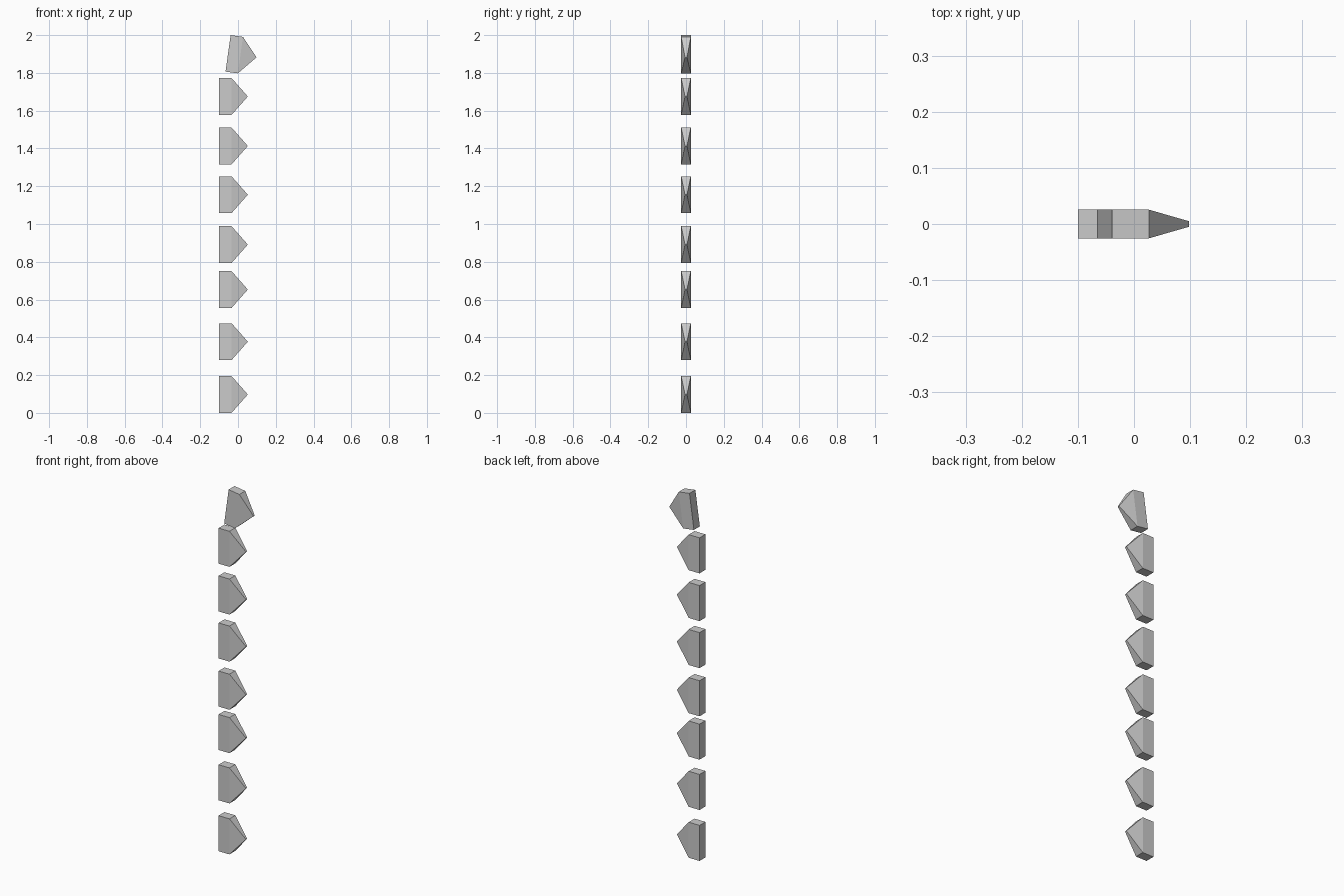
import bpy, bmesh
from math import radians

if "Cube" in bpy.data.objects:
    bpy.data.objects.remove(bpy.data.objects["Cube"])

HALF_H, HALF_T = 0.0975, 0.0255   # half height and half thickness of a tooth
BODY, LENGTH = 0.066, 0.152       # straight body length, full length to the tip
TIP = 0.005                       # half width of the narrow tip edge


def tooth(name, x, z, tilt=0.0):
    """Pentagonal block whose front narrows to a short edge; origin mid-back."""
    bm = bmesh.new()
    profile = [(0, -HALF_H, HALF_T), (BODY, -HALF_H, HALF_T), (LENGTH, 0, TIP),
               (BODY, HALF_H, HALF_T), (0, HALF_H, HALF_T)]
    near = [bm.verts.new((px, -t, pz)) for px, pz, t in profile]
    far = [bm.verts.new((px, t, pz)) for px, pz, t in profile]
    # Flat body sides and tapering triangular sides
    for ring in (near, far):
        bm.faces.new([ring[i] for i in (0, 1, 3, 4)])
        bm.faces.new([ring[i] for i in (1, 2, 3)])
    # Rim joining both sides
    for i in range(5):
        j = (i + 1) % 5
        bm.faces.new((near[i], near[j], far[j], far[i]))
    bmesh.ops.recalc_face_normals(bm, faces=bm.faces)
    mesh = bpy.data.meshes.new(name)
    bm.to_mesh(mesh)
    bm.free()
    ob = bpy.data.objects.new(name, mesh)
    ob.location = (x, 0, z)
    ob.rotation_euler.y = radians(tilt)
    bpy.context.collection.objects.link(ob)
    return ob


# Column of upright teeth
for n, z in enumerate((0.0975, 0.377, 0.653, 0.891, 1.155, 1.413, 1.675), 1):
    tooth(f"spine_tooth_{n}", -0.1, z)

# Tilted top tooth
tooth("top_tooth", -0.0525, 1.9034, tilt=8)
